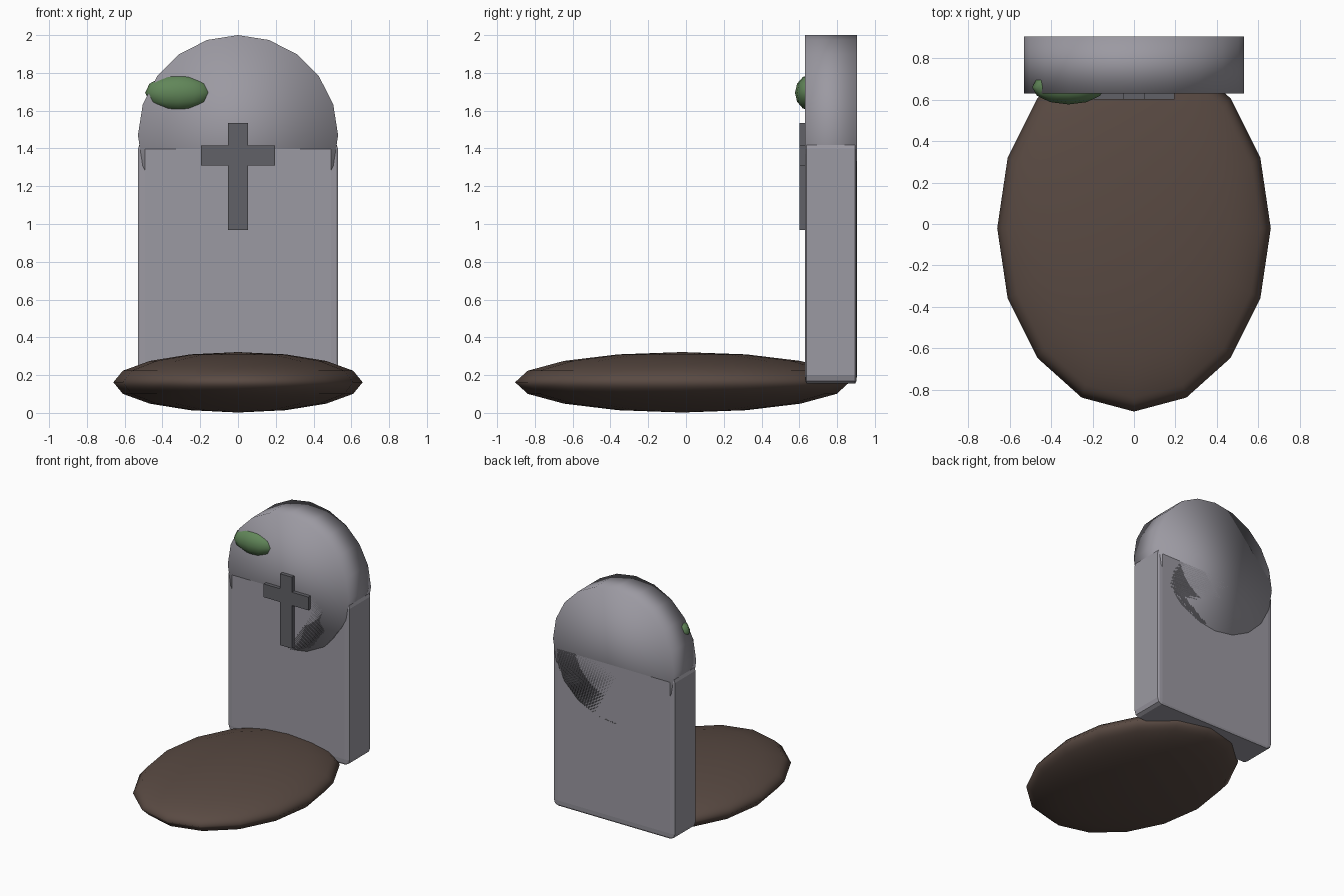
import bpy, math

if "Cube" in bpy.data.objects:
    bpy.data.objects.remove(bpy.data.objects["Cube"])


def paint(obj, name, rgb):
    mat = bpy.data.materials.get(name) or bpy.data.materials.new(name)
    mat.diffuse_color = (*rgb, 1)
    mat.use_nodes = True
    mat.node_tree.nodes["Principled BSDF"].inputs["Base Color"].default_value = mat.diffuse_color
    obj.data.materials.append(mat)


def finish(name, dims, mat):
    obj = bpy.context.object
    obj.name = name
    obj.scale = dims
    paint(obj, *mat)
    return obj


def box(name, loc, dims, mat):
    bpy.ops.mesh.primitive_cube_add(size=1, location=loc)
    return finish(name, dims, mat)


def ellipsoid(name, loc, radii, segments, rings, mat):
    bpy.ops.mesh.primitive_uv_sphere_add(segments=segments, ring_count=rings, radius=1, location=loc)
    bpy.ops.object.shade_smooth()
    return finish(name, radii, mat)


STONE = ("stone", (0.33, 0.32, 0.36))
DARK = ("dark_stone", (0.12, 0.12, 0.135))
EARTH = ("earth", (0.10, 0.068, 0.055))
MOSS = ("moss", (0.12, 0.24, 0.10))

# Upright slab; the bevel follows the object's stretch
slab = box("slab", (0, 0.767, 0.798), (1.06, 0.276, 1.286), STONE)
bevel = slab.modifiers.new("bevel", 'BEVEL')
bevel.width = 0.035
bevel.segments = 2

# Rounded head: disc lying along y
bpy.ops.mesh.primitive_cylinder_add(vertices=20, radius=0.53, depth=0.276,
                                    location=(0, 0.767, 1.47), rotation=(math.pi / 2, 0, 0))
bpy.ops.object.shade_smooth()
finish("rounded_head", (1, 1, 1), STONE)

# Raised cross
box("cross_upright", (0, 0.62, 1.252), (0.104, 0.04, 0.565), DARK)
box("cross_arm", (0, 0.62, 1.363), (0.39, 0.04, 0.105), DARK)

# Earth mound and moss patch
ellipsoid("mound", (0, -0.02, 0.162), (0.66, 0.885, 0.16), 16, 8, EARTH)
ellipsoid("moss_patch", (-0.316, 0.66, 1.695), (0.176, 0.083, 0.096), 12, 6, MOSS)
